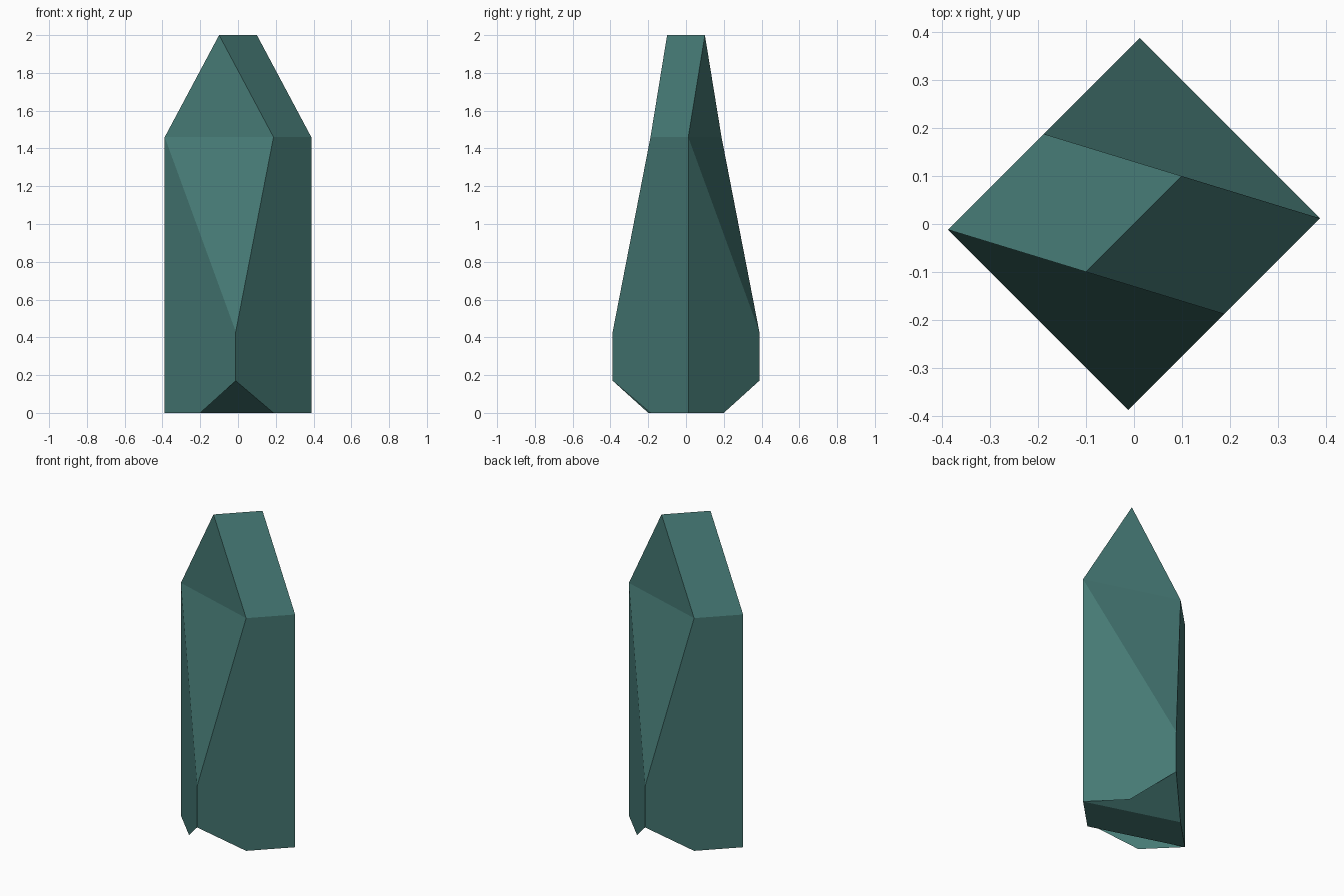
import bpy, bmesh
from mathutils import Vector

if "Cube" in bpy.data.objects:
    bpy.data.objects.remove(bpy.data.objects["Cube"])

# Corner positions of one half; the other half is the same turned 180 degrees
L, B, R = (-0.388, -0.012), (-0.012, -0.388), (0.388, 0.012)
N, W = (0.188, -0.188), (-0.2, -0.2)      # middles of the right and left front walls
SHOULDER = 1.46

def at(p, z):
    return Vector((p[0], p[1], z))

peak_a, peak_b = at((-0.1, -0.1), 2), at((0.1, 0.1), 2)
l0, l1 = at(L, 0), at(L, SHOULDER)
n0, n1 = at(N, 0), at(N, SHOULDER)
r0, r1 = at(R, 0), at(R, SHOULDER)
b0, b1 = at(B, 0.17), at(B, 0.43)

half = [
    [l1, n1, peak_a],                # tip facet
    [l1, b1, n1],                    # long sloping facet
    [n1, r1, peak_b, peak_a],        # roof facet
    [b0, n0, r0, r1, n1, b1],        # wide wall
    [l0, at(W, 0), b0, b1, l1],      # narrow wall, with its hanging point
    [b0, l0, n0],                    # undercut at the foot
]

def turned(v):
    return Vector((-v.x, -v.y, v.z))

bm = bmesh.new()
for face in half:
    bm.faces.new([bm.verts.new(v) for v in face])
    bm.faces.new([bm.verts.new(turned(v)) for v in face])
# base strip
bm.faces.new([bm.verts.new(v) for v in (l0, turned(n0), r0, n0)])
bmesh.ops.remove_doubles(bm, verts=bm.verts[:], dist=0.0005)

mesh = bpy.data.meshes.new("crystal")
bm.to_mesh(mesh)
bm.free()
crystal = bpy.data.objects.new("crystal", mesh)
bpy.context.collection.objects.link(crystal)

# Teal stone
stone = bpy.data.materials.new("teal_stone")
stone.diffuse_color = (0.06, 0.19, 0.175, 1)
stone.use_nodes = True
stone.node_tree.nodes["Principled BSDF"].inputs["Base Color"].default_value = stone.diffuse_color
mesh.materials.append(stone)
